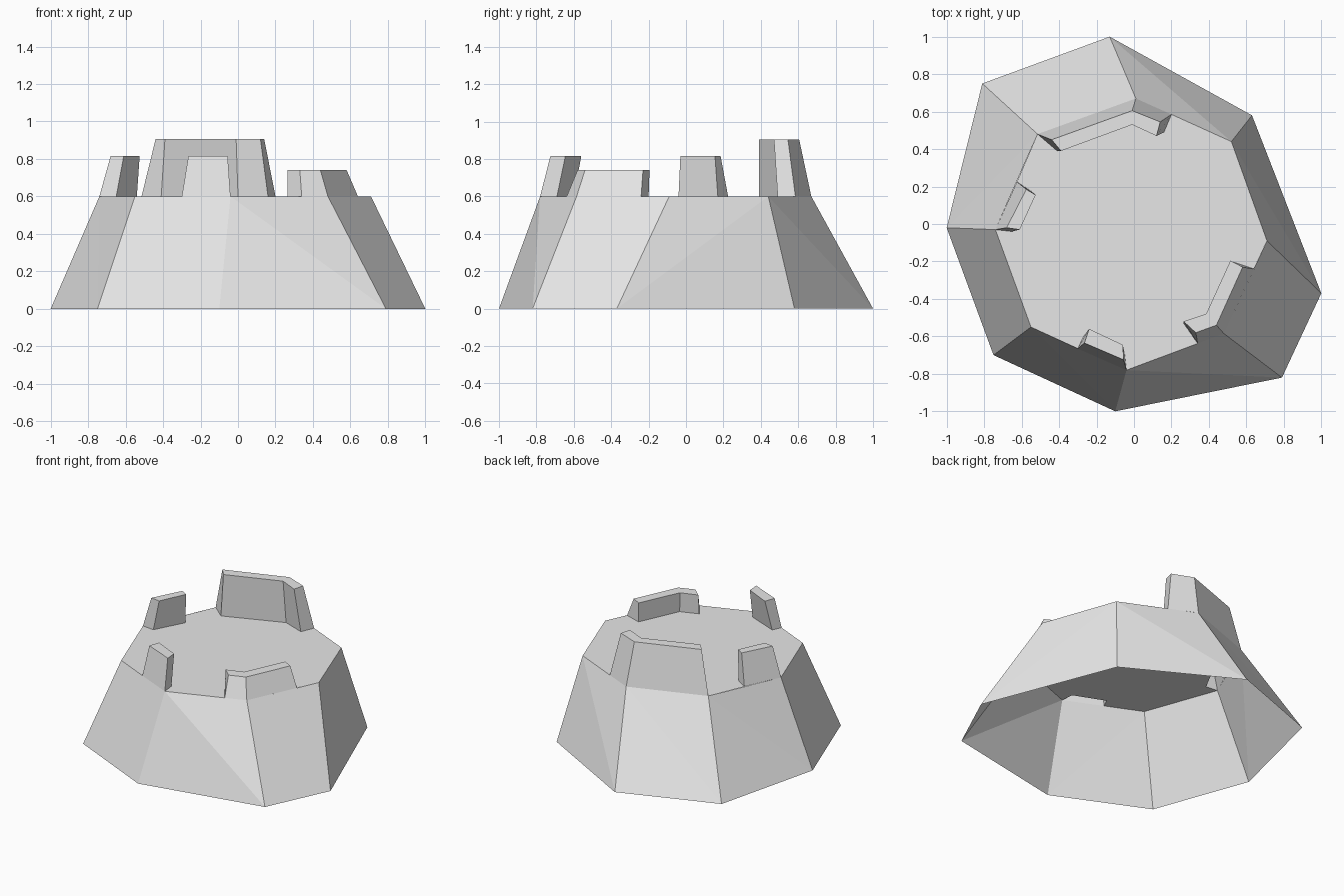
import bpy
import bmesh
from mathutils import Vector

cube = bpy.data.objects.get("Cube")
if cube:
    bpy.data.objects.remove(cube, do_unlink=True)

stone = bpy.data.materials.new("pale grey stone")
stone.use_nodes = True
GREY = (0.8, 0.8, 0.8, 1)
stone.diffuse_color = GREY
stone.node_tree.nodes["Principled BSDF"].inputs["Base Color"].default_value = GREY

DECK = 0.6


def finish(name, bm):
    mesh = bpy.data.meshes.new(name)
    bm.to_mesh(mesh)
    bm.free()
    mesh.materials.append(stone)
    obj = bpy.data.objects.new(name, mesh)
    bpy.context.scene.collection.objects.link(obj)


def ring(bm, points, z):
    return [bm.verts.new((x, y, z)) for x, y in points]


# Irregular eight-sided outlines, anticlockwise from the front corner
foot = [(-.10, -1), (.79, -.82), (1, -.37), (.63, .58),
        (-.13, 1), (-.81, .75), (-1, -.02), (-.75, -.70)]
rim = [(-.04, -.78), (.48, -.585), (.71, -.09), (.52, .44),
       (.01, .67), (-.515, .48), (-.74, -.03), (-.55, -.55)]

# Sloping walls, open underneath
bm = bmesh.new()
low, high = ring(bm, foot, 0), ring(bm, rim, DECK)
for i in range(8):
    j = (i + 1) % 8
    if i == 2:
        bm.faces.new((low[i], low[j], high[j]))
        bm.faces.new((low[i], high[j], high[i]))
    else:
        bm.faces.new((low[i], low[j], high[i]))
        bm.faces.new((low[j], high[j], high[i]))
finish("sloping_walls", bm)

# Battlements: height, then outer foot, outer top, inner top, inner foot
battlements = {
    "front_battlement": (.815, [(-.30, -.665), (-.04, -.78)],
                         [(-.265, -.635), (-.055, -.725)],
                         [(-.24, -.56), (-.06, -.645)],
                         [(-.27, -.60), (-.05, -.69)]),
    "front_left_battlement": (.74, [(.34, -.638), (.48, -.585), (.64, -.24)],
                              [(.33, -.58), (.44, -.54), (.58, -.23)],
                              [(.265, -.52), (.385, -.48), (.515, -.195)],
                              [(.265, -.53), (.39, -.485), (.52, -.20)]),
    "back_battlement": (.905, [(.20, .585), (.01, .67), (-.515, .48)],
                        [(.14, .545), (-.01, .605), (-.44, .45)],
                        [(.12, .47), (-.01, .53), (-.39, .39)],
                        [(.16, .49), (0, .55), (-.41, .39)]),
    "right_battlement": (.815, [(-.625, .225), (-.74, -.03)],
                         [(-.575, .185), (-.68, -.02)],
                         [(-.525, .155), (-.61, -.03)],
                         [(-.54, .17), (-.65, -.04)]),
}
for name, (top, *lines) in battlements.items():
    bm = bmesh.new()
    rows = [ring(bm, pts, z) for pts, z in zip(lines, (DECK, top, top, DECK))]
    for a, b in zip(rows, rows[1:]):
        for k in range(len(a) - 1):
            bm.faces.new((a[k], a[k + 1], b[k + 1], b[k]))
    bm.faces.new([r[0] for r in rows])
    bm.faces.new([r[-1] for r in reversed(rows)])
    finish(name, bm)

# Flat deck, cut away beneath the battlements
outline = []
for i, corner in enumerate(rim):
    owner = next((b for b in battlements.values() if corner in b[1]), None)
    if owner is None:
        outline.append(corner)
    elif next(p for p in owner[1] if p in rim) == corner:
        outline += [owner[1][0], *owner[4], owner[1][-1]]
bm = bmesh.new()
deck = bm.faces.new(ring(bm, outline, DECK))
deck.normal_update()
if deck.normal.dot(Vector((0, 0, 1))) < 0:
    deck.normal_flip()
bmesh.ops.triangulate(bm, faces=[deck])
finish("deck", bm)
